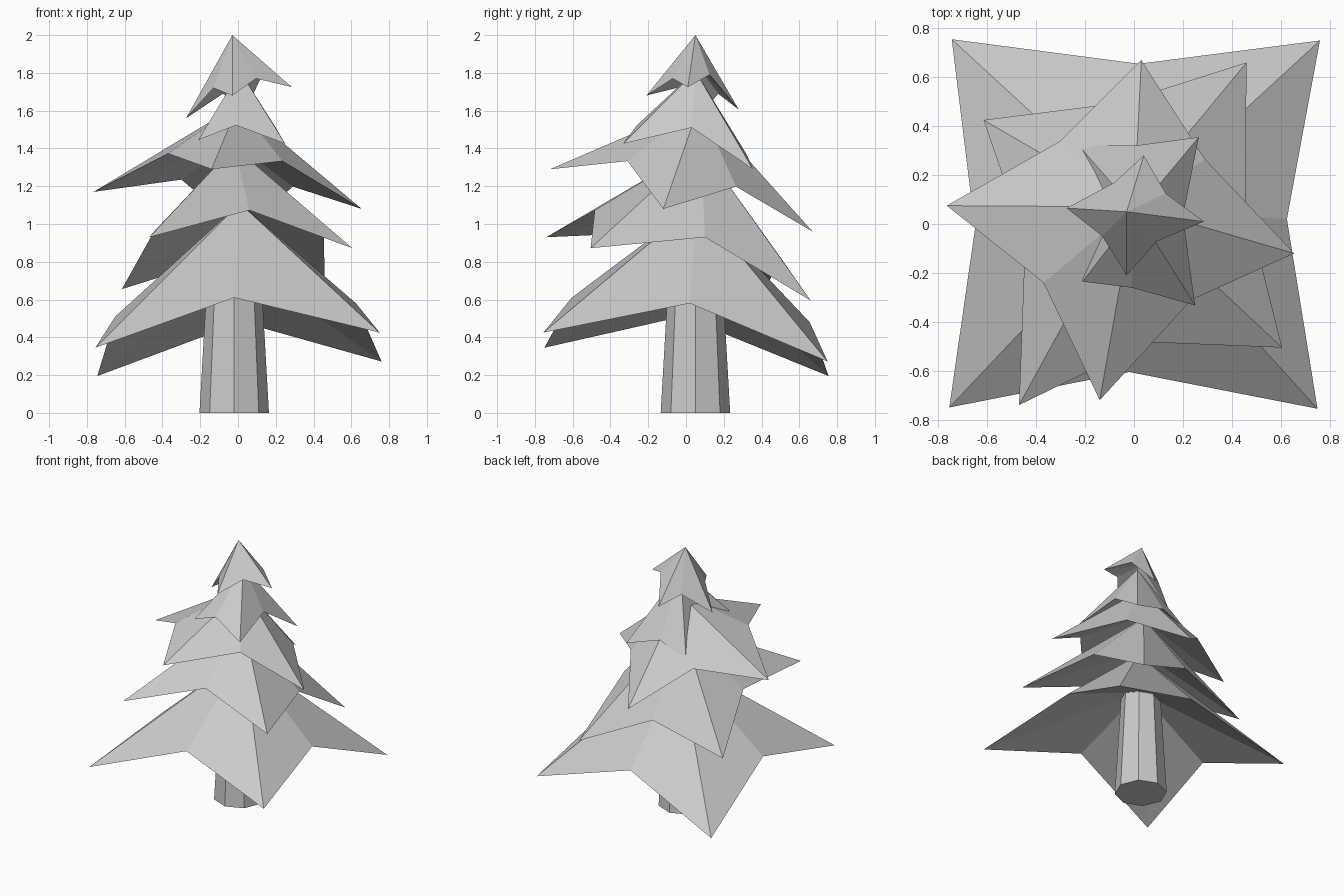
import bpy, bmesh


def tier(name, apex, under_z, tips, valleys):
    """Four-pointed skirt: steep top and shallower underside sharing one rim."""
    bm = bmesh.new()
    top = bm.verts.new(apex)
    under = bm.verts.new((-0.02, 0.05, under_z))
    rim = [bm.verts.new(p) for pair in zip(tips, valleys) for p in pair]
    for i, v in enumerate(rim):
        w = rim[(i + 1) % len(rim)]
        bm.faces.new((top, v, w))
        bm.faces.new((under, w, v))
    me = bpy.data.meshes.new(name)
    bm.to_mesh(me)
    bm.free()
    ob = bpy.data.objects.new(name, me)
    bpy.context.collection.objects.link(ob)


# Trunk: tapered octagon ending inside the lowest skirt
bpy.ops.mesh.primitive_cone_add(vertices=8, radius1=0.184, radius2=0.137,
                                depth=0.82, location=(-0.02, 0.05, 0.41))
bpy.context.object.name = "trunk"

# Branch skirts, rims listed counter-clockwise seen from above
# Lowest skirt (tips on the diagonals, starting front left)
tier("branches_bottom", (0.01, 0.06, 1.11), 0.82,
     [(-0.755, -0.75, 0.345), (0.75, -0.755, 0.425), (0.76, 0.75, 0.272), (-0.745, 0.755, 0.195)],
     [(-0.02, -0.605, 0.61), (0.625, 0.02, 0.58), (0.02, 0.655, 0.48), (-0.65, -0.02, 0.51)])

# Second skirt
tier("branches_lower", (-0.02, 0.08, 1.41), 1.15,
     [(-0.47, -0.74, 0.93), (0.605, -0.505, 0.872), (0.46, 0.66, 0.595), (-0.615, 0.425, 0.655)],
     [(0.06, -0.483, 1.073), (0.455, 0.10, 0.93), (-0.06, 0.495, 0.83), (-0.445, -0.07, 0.96)])

# Middle skirt (tips on the axes, starting front)
tier("branches_middle", (0.0, 0.07, 1.63), 1.43,
     [(-0.14, -0.72, 1.29), (0.655, -0.12, 1.08), (0.03, 0.67, 0.96), (-0.765, 0.075, 1.17)],
     [(0.235, -0.31, 1.333), (0.29, 0.265, 1.198), (-0.30, 0.34, 1.235), (-0.37, -0.24, 1.373)])

# Fourth skirt
tier("branches_upper", (0.01, 0.05, 1.81), 1.62,
     [(-0.21, -0.235, 1.445), (0.25, -0.333, 1.425), (0.265, 0.355, 1.29), (-0.225, 0.32, 1.27)],
     [(-0.01, -0.26, 1.523), (0.20, 0.03, 1.51), (0.0, 0.32, 1.37), (-0.16, 0.03, 1.42)])

# Treetop
tier("treetop", (-0.03, 0.05, 2.0), 1.85,
     [(-0.03, -0.21, 1.68), (0.285, 0.01, 1.725), (0.04, 0.28, 1.605), (-0.275, 0.065, 1.56)],
     [(0.095, -0.07, 1.77), (0.13, 0.125, 1.79), (-0.08, 0.17, 1.69), (-0.13, -0.05, 1.72)])
